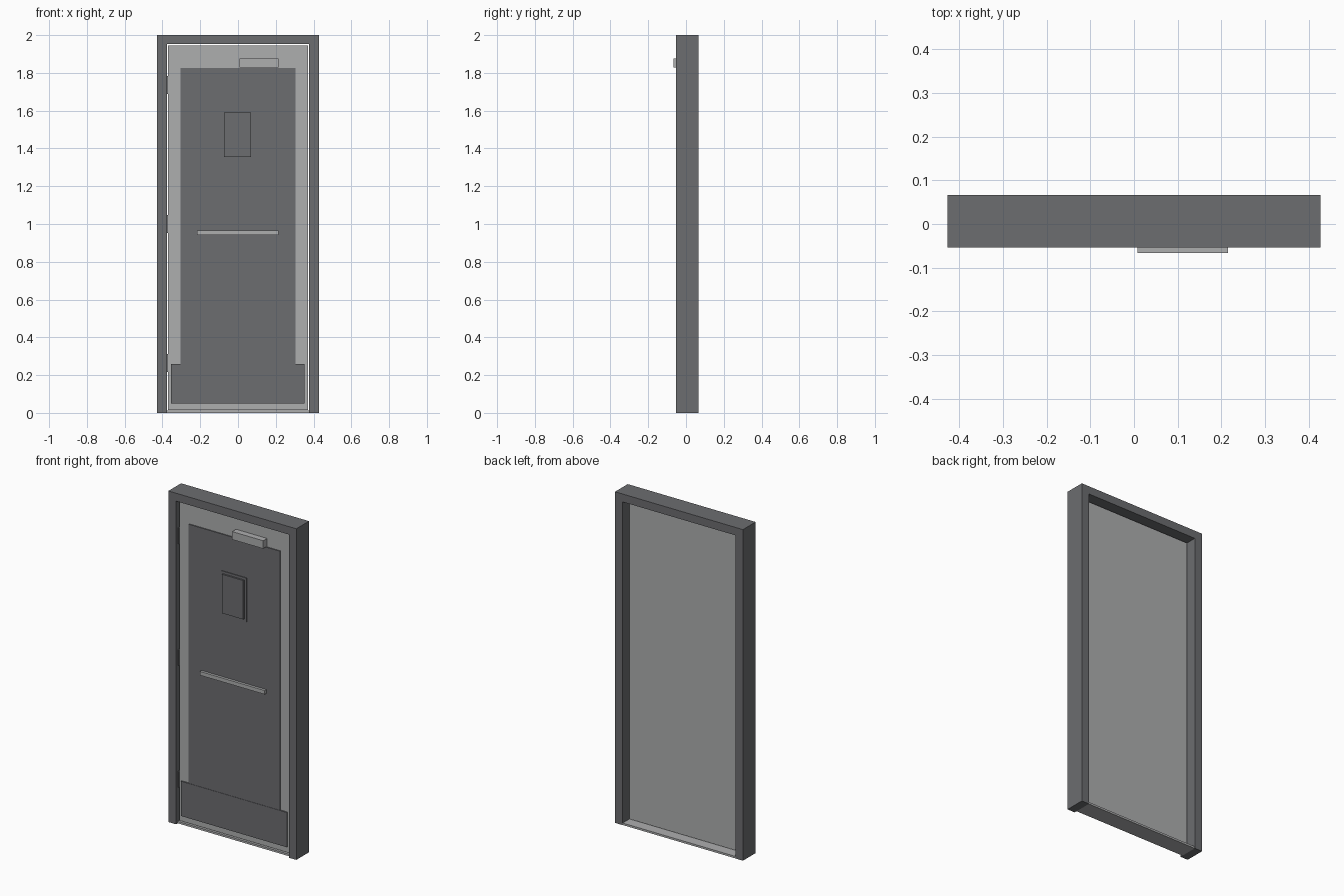
import bpy
import bmesh

cube = bpy.data.objects.get("Cube")
if cube:
    bpy.data.objects.remove(cube, do_unlink=True)


def material(name, color):
    mat = bpy.data.materials.new(name)
    mat.use_nodes = True
    mat.diffuse_color = (*color, 1)
    mat.node_tree.nodes["Principled BSDF"].inputs["Base Color"].default_value = (*color, 1)
    return mat


dark = material("dark grey paint", (0.15, 0.153, 0.162))
light = material("light grey metal", (0.42, 0.425, 0.43))


def add_object(name, bm, mat):
    bmesh.ops.recalc_face_normals(bm, faces=bm.faces)
    mesh = bpy.data.meshes.new(name)
    bm.to_mesh(mesh)
    bm.free()
    mesh.materials.append(mat)
    obj = bpy.data.objects.new(name, mesh)
    bpy.context.collection.objects.link(obj)
    return obj


def extrude_profile(name, profile, y, mat):
    """Extrude an x-z outline from y[0] to y[1]."""
    bm = bmesh.new()
    face = bm.faces.new([bm.verts.new((px, y[0], pz)) for px, pz in profile])
    new = bmesh.ops.extrude_face_region(bm, geom=[face])["geom"]
    moved = [v for v in new if isinstance(v, bmesh.types.BMVert)]
    bmesh.ops.translate(bm, verts=moved, vec=(0, y[1] - y[0], 0))
    return add_object(name, bm, mat)


def box(name, x, y, z, mat):
    outline = [(x[0], z[0]), (x[1], z[0]), (x[1], z[1]), (x[0], z[1])]
    return extrude_profile(name, outline, y, mat)


# Main dimensions
outer, inner, header = 0.4275, 0.377, 1.952
front, back = -0.054, 0.067
door_front, door_back = -0.03, 0.008
skin_front = door_front - 0.006

# Door frame: two jambs and a header in one arch
half = [(inner, header), (inner, 0), (outer, 0), (outer, 2)]
arch = half + [(-px, pz) for px, pz in reversed(half)]
extrude_profile("door_frame", arch, (front, back), dark)

# Threshold and door leaf
box("threshold", (-inner, inner), (-0.038, back - 0.001), (0, 0.012), light)
box("door_leaf", (-0.371, 0.371), (door_front, door_back), (0.016, 1.946), light)

# Facing panel and kick plate
box("facing_panel", (-0.305, 0.305), (skin_front, door_front), (0.26, 1.825), dark)
box("kick_plate", (-0.355, 0.353), (skin_front - 0.002, door_front), (0.05, 0.26), dark)

# Vision panel: trim with a raised pane
box("window_trim", (-0.088, 0.085), (skin_front - 0.004, skin_front), (1.34, 1.605), dark)
box("window_pane", (-0.073, 0.07), (skin_front - 0.014, skin_front), (1.355, 1.59), dark)

# Push bar and door closer
box("push_bar", (-0.218, 0.215), (-0.052, skin_front), (0.942, 0.965), light)
box("door_closer", (0.008, 0.215), (-0.067, door_front), (1.828, 1.876), light)

# Hinges in the gap beside the leaf
for i, z in enumerate((0.265, 1.0, 1.735)):
    box(f"hinge_{i + 1}", (-0.381, -0.371), (door_front - 0.006, door_front + 0.012),
        (z - 0.048, z + 0.048), dark)
